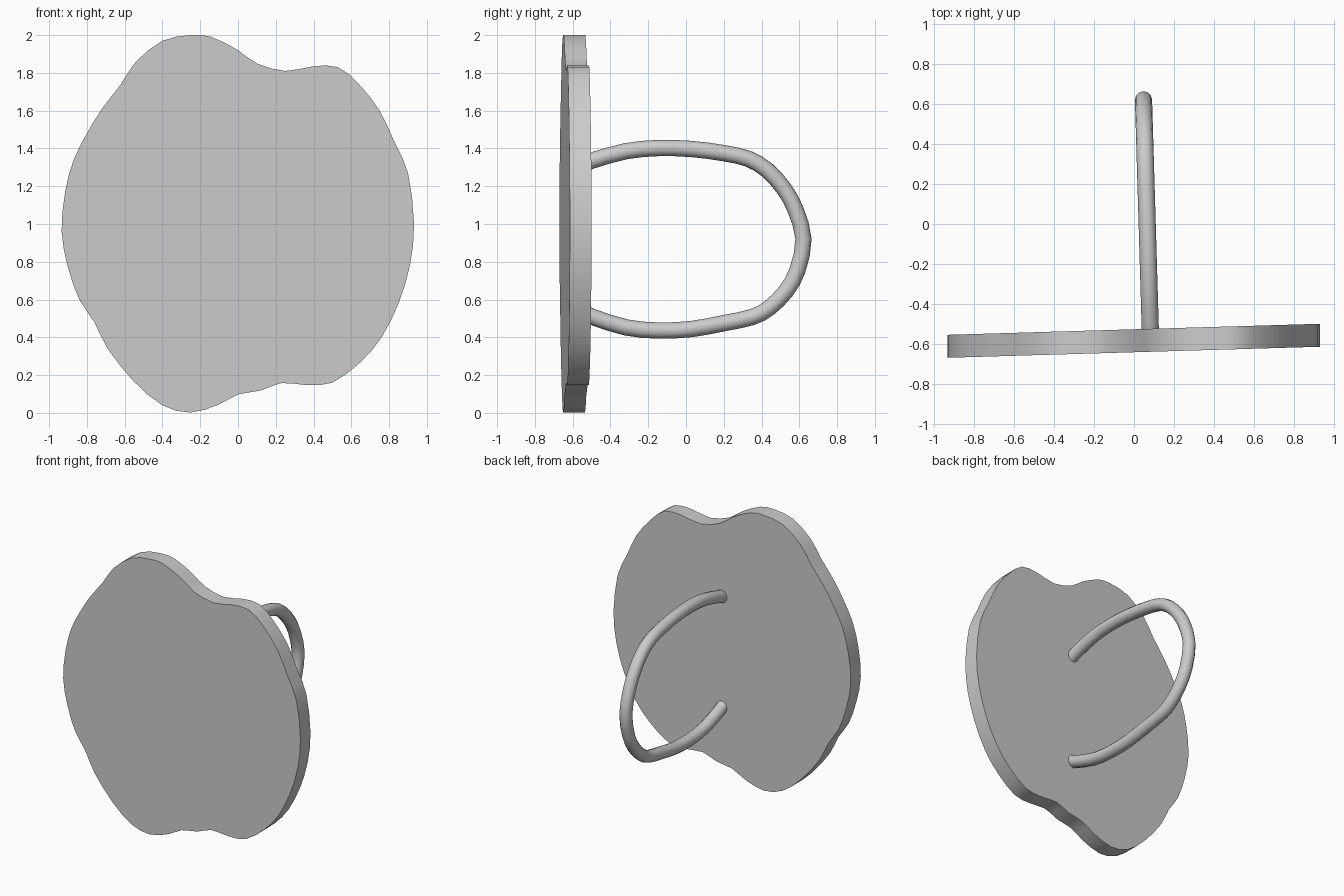
import bpy, bmesh, math
from mathutils import Vector

cube = bpy.data.objects.get("Cube")
if cube:
    bpy.data.objects.remove(cube)

grey = bpy.data.materials.new("plain grey")
grey.use_nodes = True
colour = (0.6, 0.6, 0.6, 1)
grey.diffuse_color = colour
grey.node_tree.nodes["Principled BSDF"].inputs["Base Color"].default_value = colour

YAW = 0.0296  # slight turn shared by both parts


def finish(name, bm, angle):
    bmesh.ops.recalc_face_normals(bm, faces=bm.faces)
    mesh = bpy.data.meshes.new(name)
    bm.to_mesh(mesh)
    bm.free()
    mesh.materials.append(grey)
    obj = bpy.data.objects.new(name, mesh)
    bpy.context.collection.objects.link(obj)
    bpy.ops.object.select_all(action="DESELECT")
    obj.select_set(True)
    bpy.context.view_layer.objects.active = obj
    bpy.ops.object.shade_smooth_by_angle(angle=math.radians(angle))
    return obj


def spline(points, steps, closed=False):
    """Smooth curve through the points."""
    n = len(points)
    pick = (lambda i: points[i % n]) if closed else (lambda i: points[max(0, min(n - 1, i))])
    out = []
    for i in range(n if closed else n - 1):
        a, b, c, d = (Vector(pick(i + k)) for k in (-1, 0, 1, 2))
        for s in range(steps):
            t = s / steps
            out.append(b + (c - a) * t / 2 + (a * 2 - b * 5 + c * 4 - d) * t**2 / 2
                       + (b * 3 - a - c * 3 + d) * t**3 / 2)
    if not closed:
        out.append(Vector(points[-1]))
    return out


# Wavy-edged plate: outline in x, z
outline = [(-.25, 2), (-.14, 1.99), (0, 1.92), (.1, 1.85), (.25, 1.81), (.4, 1.835), (.53, 1.83),
           (.64, 1.74), (.75, 1.6), (.83, 1.43), (.9, 1.27), (.932, 1), (.91, .78), (.85, .58),
           (.76, .4), (.65, .27), (.5, .16), (.36, .148), (.23, .158), (.12, .118), (0, .098),
           (-.1, .045), (-.25, .002), (-.4, .04), (-.55, .165), (-.69, .34), (-.76, .48),
           (-.84, .6), (-.9, .77), (-.934, .96), (-.915, 1.17), (-.87, 1.34), (-.8, 1.48),
           (-.72, 1.61), (-.62, 1.74), (-.54, 1.86), (-.4, 1.97)]
bm = bmesh.new()
face = bm.faces.new([bm.verts.new((p[0], -0.6425 + YAW * p[0], p[1]))
                     for p in spline(outline, 2, True)])
back = bmesh.ops.extrude_face_region(bm, geom=[face])["geom"]
bmesh.ops.translate(bm, vec=(0, 0.115, 0),
                    verts=[v for v in back if isinstance(v, bmesh.types.BMVert)])
finish("plate", bm, 40)

# Looped handle: centre line in y, z swept with a round section
path = [(-.57, 1.305), (-.5, 1.335), (-.32, 1.385), (-.15, 1.402), (.03, 1.397), (.2, 1.375),
        (.33, 1.345), (.43, 1.285), (.52, 1.185), (.58, 1.075), (.622, .92), (.59, .755),
        (.53, .645), (.44, .555), (.35, .507), (.2, .475), (.03, .444), (-.15, .436),
        (-.32, .453), (-.5, .51), (-.57, .545)]
centres = [Vector((0.066 - YAW * p[0], p[0], p[1])) for p in spline(path, 2)]
SIDES, RADIUS = 12, 0.043
side = Vector((1, YAW, 0)).normalized()
bm = bmesh.new()
rings = []
for i, c in enumerate(centres):
    tangent = (centres[min(i + 1, len(centres) - 1)] - centres[max(i - 1, 0)]).normalized()
    up = tangent.cross(side).normalized()
    angles = [2 * math.pi * k / SIDES for k in range(SIDES)]
    rings.append([bm.verts.new(c + (side * math.cos(a) + up * math.sin(a)) * RADIUS)
                  for a in angles])
for a, b in zip(rings, rings[1:]):
    for k in range(SIDES):
        j = (k + 1) % SIDES
        bm.faces.new((a[k], a[j], b[j], b[k]))
bm.faces.new(rings[0])
bm.faces.new(rings[-1])
finish("handle", bm, 50)
